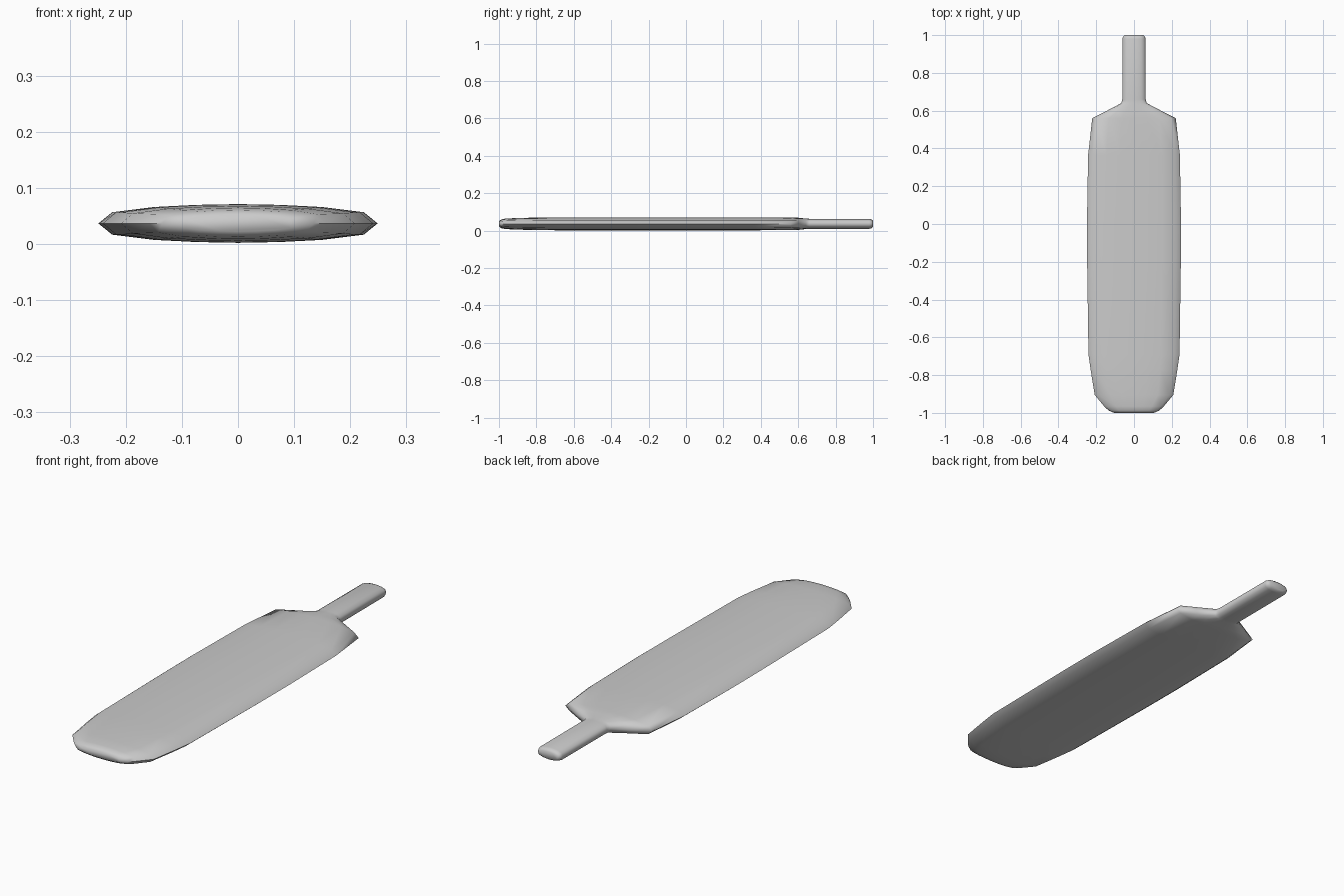
import bpy, bmesh

if "Cube" in bpy.data.objects:
    bpy.data.objects.remove(bpy.data.objects["Cube"])

CENTRE_Z = 0.0365

# Upper right quarter of the cross-section, as fractions of half width and half thickness
QUARTER = [(1, 0), (0.9, 0.58), (0.6, 0.85), (0.3, 0.96)]

# Stations along the length: y, half width, half thickness
STATIONS = [
    (-1.0, 0.105, 0.014), (-0.987, 0.135, 0.024), (-0.965, 0.158, 0.028),
    (-0.905, 0.208, 0.031), (-0.77, 0.23, 0.034), (-0.69, 0.241, 0.0345),
    (-0.2, 0.248, 0.0345), (0.0, 0.249, 0.0345), (0.365, 0.243, 0.0345),
    (0.56, 0.221, 0.034), (0.60, 0.143, 0.0325), (0.64, 0.067, 0.028),
    (0.66, 0.062, 0.027), (0.98, 0.061, 0.027), (0.993, 0.058, 0.023),
    (1.0, 0.048, 0.015),
]


def section():
    """Full closed lens-shaped section from the quarter profile."""
    top = QUARTER + [(0, 1)] + [(-x, z) for x, z in reversed(QUARTER)]
    return top + [(x, -z) for x, z in reversed(top[1:-1])]


# Blade, shoulders and handle as one loft
bm = bmesh.new()
rings = [[bm.verts.new((x * w, y, CENTRE_Z + z * t)) for x, z in section()]
         for y, w, t in STATIONS]
for a, b in zip(rings, rings[1:]):
    n = len(a)
    for i in range(n):
        j = (i + 1) % n
        bm.faces.new((a[i], a[j], b[j], b[i]))
bm.faces.new(rings[0])
bm.faces.new(rings[-1])
bmesh.ops.recalc_face_normals(bm, faces=bm.faces)

mesh = bpy.data.meshes.new("paddle_bat")
bm.to_mesh(mesh)
bm.free()
bat = bpy.data.objects.new("paddle_bat", mesh)
bpy.context.collection.objects.link(bat)

# Smooth shading, keeping the thin side rim crisp
bpy.context.view_layer.objects.active = bat
bat.select_set(True)
bpy.ops.object.shade_smooth_by_angle(angle=1.0)
